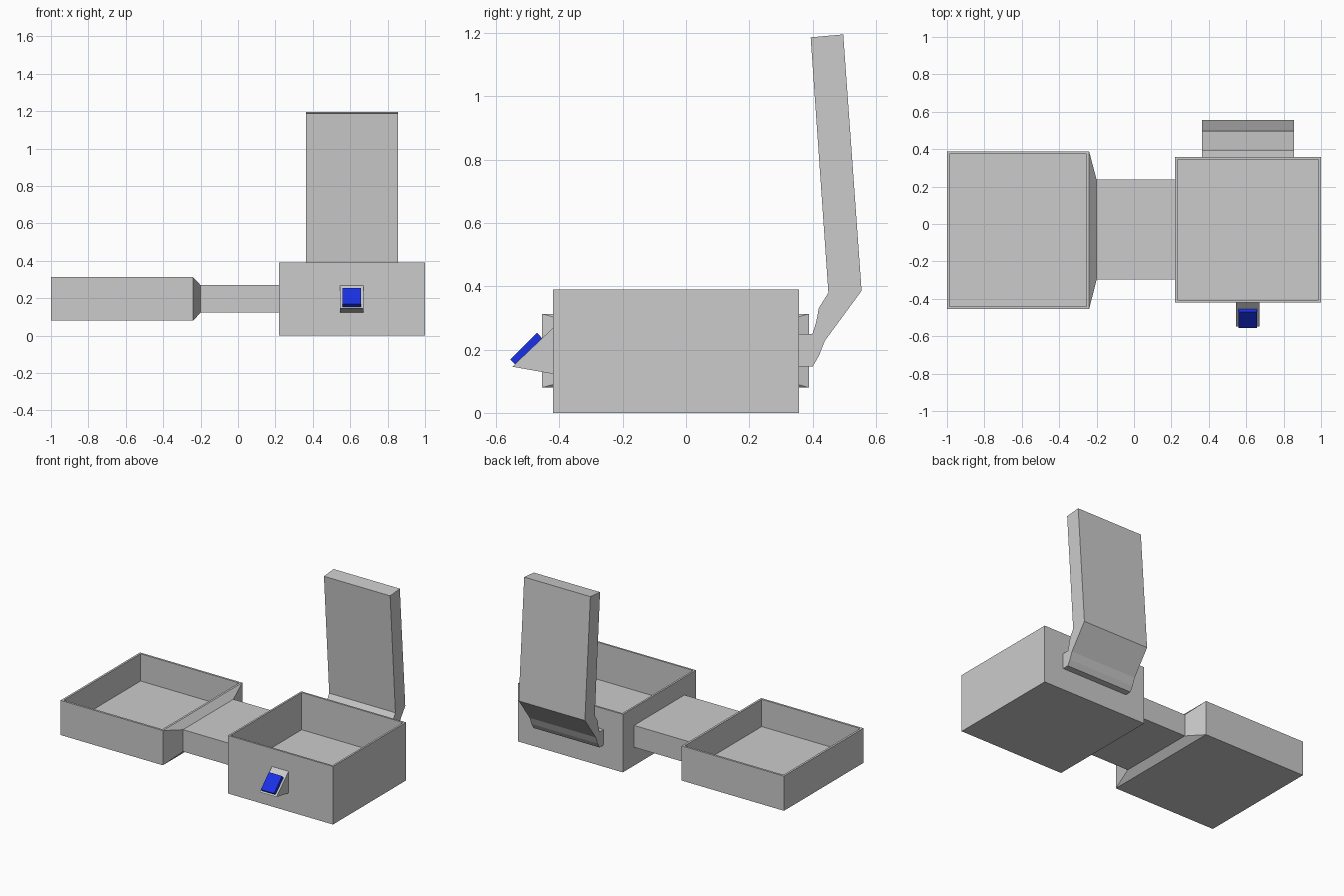
import bpy, bmesh
from mathutils import Vector

if "Cube" in bpy.data.objects:
    bpy.data.objects.remove(bpy.data.objects["Cube"])


def finish(name, bm, color=None):
    bmesh.ops.recalc_face_normals(bm, faces=bm.faces[:])
    mesh = bpy.data.meshes.new(name)
    bm.to_mesh(mesh)
    bm.free()
    obj = bpy.data.objects.new(name, mesh)
    bpy.context.collection.objects.link(obj)
    if color:
        mat = bpy.data.materials.new(name + "_material")
        mat.diffuse_color = color
        mat.use_nodes = True
        mat.node_tree.nodes["Principled BSDF"].inputs["Base Color"].default_value = mat.diffuse_color
        mesh.materials.append(mat)
    return obj


def box_bm(x, y, z):
    bm = bmesh.new()
    bmesh.ops.create_cube(bm, size=1)
    for v in bm.verts:
        v.co = Vector([r[0] if c < 0 else r[1] for c, r in zip(v.co, (x, y, z))])
    bm.normal_update()
    return bm


def face_toward(bm, direction):
    bm.normal_update()
    return max(bm.faces, key=lambda f: f.normal.dot(Vector(direction)))


def hollow_top(bm, wall, floor_z):
    # inset the top into a thin rim, then sink the middle as a pocket
    top = face_toward(bm, (0, 0, 1))
    bmesh.ops.inset_region(bm, faces=[top], thickness=wall)
    pocket = bmesh.ops.extrude_discrete_faces(bm, faces=[top])["faces"][0]
    for v in pocket.verts:
        v.co.z = floor_z


def extrude_x(name, profile, x0, x1, color=None):
    bm = bmesh.new()
    face = bm.faces.new([bm.verts.new((x0, y, z)) for y, z in profile])
    geom = bmesh.ops.extrude_face_region(bm, geom=[face], use_keep_orig=True)["geom"]
    for v in geom:
        if isinstance(v, bmesh.types.BMVert):
            v.co.x = x1
    return finish(name, bm, color)


# main deep bin
bm = box_bm((0.22, 1.0), (-0.42, 0.357), (0, 0.39))
hollow_top(bm, 0.018, 0.14)
finish("main_bin", bm)

# shallow side tray with its tapered shoulder and neck
bm = box_bm((-1.0, -0.24), (-0.455, 0.388), (0.08, 0.313))
end = face_toward(bm, (1, 0, 0))
for x in (-0.20, 0.22):
    end = bmesh.ops.extrude_discrete_faces(bm, faces=[end])["faces"][0]
    mid = end.calc_center_median()
    for v in end.verts:
        v.co = Vector((x, 0.237 if v.co.y > mid.y else -0.298,
                       0.27 if v.co.z > mid.z else 0.123))
top = max(bm.faces, key=lambda f: f.calc_center_median().z)
bm.normal_update()
hollow_top(bm, 0.02, 0.13)
finish("side_tray_with_neck", bm)

# bent open lid on the back
extrude_x("open_lid", [
    (0.352, 0.25), (0.40, 0.25), (0.411, 0.285), (0.42, 0.332),
    (0.45, 0.38), (0.394, 1.187), (0.497, 1.196), (0.555, 0.386),
    (0.439, 0.228), (0.42, 0.18), (0.40, 0.146), (0.352, 0.146)], 0.363, 0.855)

# angled control mount and its blue screen
extrude_x("screen_mount", [(-0.419, 0.27), (-0.549, 0.146), (-0.419, 0.123)],
          0.546, 0.67)
extrude_x("screen", [(-0.471, 0.254), (-0.455, 0.236), (-0.54, 0.154), (-0.556, 0.169)],
          0.559, 0.657, (0.01, 0.03, 0.8, 1))
